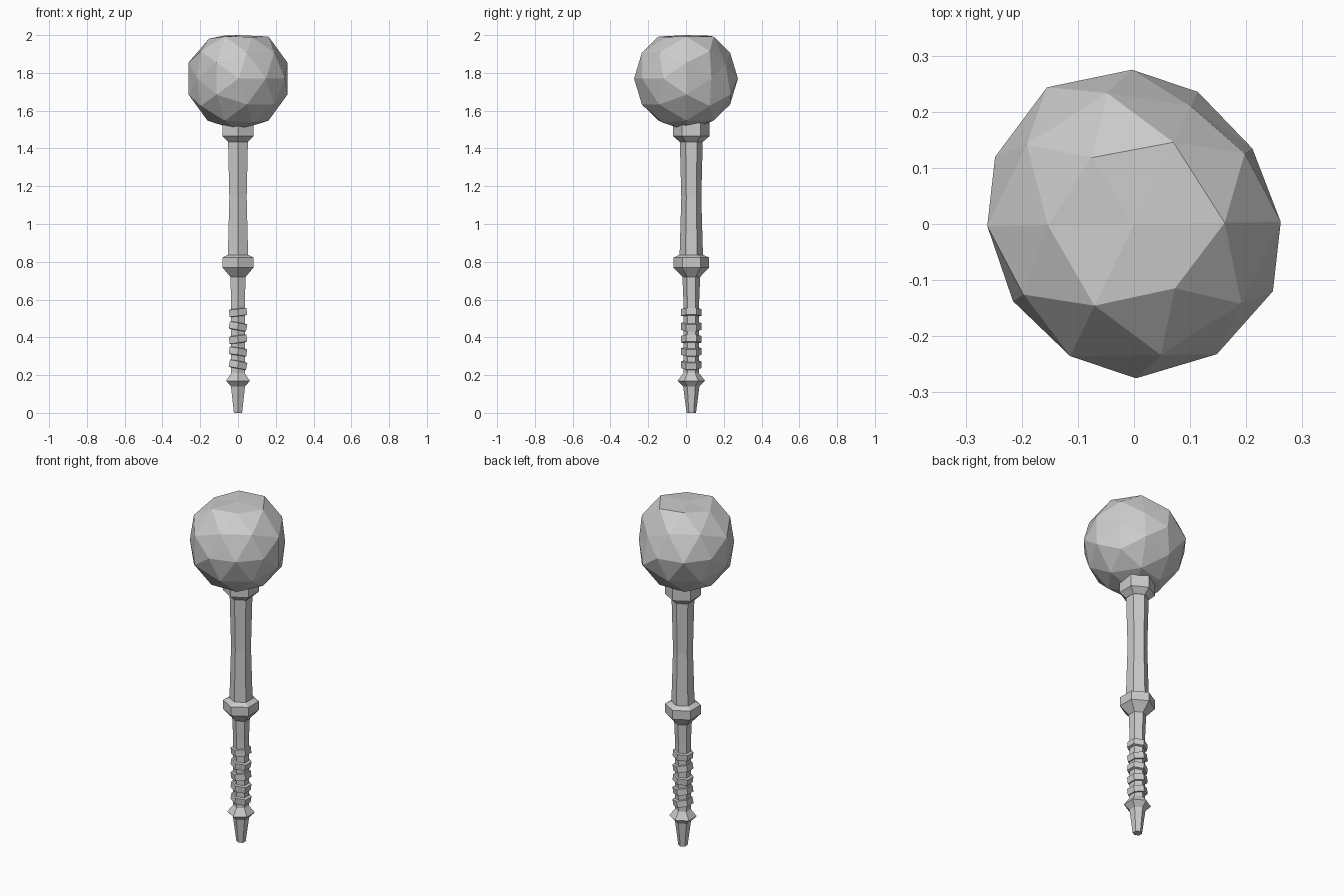
import bpy, bmesh
from math import sin, cos, pi, radians
from mathutils import Vector, Matrix

if "Cube" in bpy.data.objects:
    bpy.data.objects.remove(bpy.data.objects["Cube"])

HANDLE_Y = 0.028  # the handle sits slightly behind the head's centre


def finish(name, bm):
    bmesh.ops.recalc_face_normals(bm, faces=bm.faces[:])
    mesh = bpy.data.meshes.new(name)
    bm.to_mesh(mesh)
    bm.free()
    obj = bpy.data.objects.new(name, mesh)
    bpy.context.collection.objects.link(obj)
    return obj


def hex_turned(name, profile, loc=(0, HANDLE_Y, 0), tilt=0):
    """Six-sided turned part from (radius, z) pairs, corners facing +-y."""
    bm = bmesh.new()
    rings = [[bm.verts.new((r * sin(i * pi / 3), r * cos(i * pi / 3), z))
              for i in range(6)] for r, z in profile]
    for a, b in zip(rings, rings[1:]):
        for i in range(6):
            j = (i + 1) % 6
            bm.faces.new((a[i], a[j], b[j], b[i]))
    bm.faces.new(rings[0])
    bm.faces.new(rings[-1])
    obj = finish(name, bm)
    obj.location = loc
    obj.rotation_euler.y = radians(tilt)
    return obj


# Pommel: tapered tip with a pointed ring
hex_turned("pommel", [(0.025, 0), (0.043, 0.14), (0.073, 0.17), (0.042, 0.21)])

# Grip flaring into the middle collar
hex_turned("grip", [(0.042, 0.2), (0.042, 0.6), (0.047, 0.72),
                    (0.095, 0.77), (0.095, 0.822), (0.06, 0.838)])

# Tilted wraps around the grip
for n, (z, tilt) in enumerate([(0.255, 11), (0.325, 9), (0.39, -8),
                               (0.458, 11), (0.532, -7)]):
    hex_turned(f"grip_wrap_{n + 1}",
               [(0.04, -0.021), (0.054, -0.018), (0.054, 0.018), (0.04, 0.021)],
               (0, HANDLE_Y, z), tilt)

# Slightly waisted shaft
hex_turned("shaft", [(0.062, 0.83), (0.053, 1.14), (0.061, 1.45)])

# Upper collar under the head
hex_turned("head_collar", [(0.062, 1.435), (0.096, 1.465), (0.096, 1.535)])

# Head: rough faceted ball with an edge midpoint at the top
bm = bmesh.new()
bmesh.ops.create_icosphere(bm, subdivisions=2, radius=0.275)
top = next(v for v in bm.verts if len(v.link_edges) == 6)
turn = top.co.rotation_difference(Vector((0, 0, 1))).to_matrix()
bmesh.ops.rotate(bm, verts=bm.verts[:], cent=(0, 0, 0), matrix=turn)
side = next(e.other_vert(top) for e in top.link_edges
            if len(e.other_vert(top).link_edges) == 5)
from_x = Vector((1, 0)).angle_signed(side.co.xy)  # clockwise angle
bmesh.ops.rotate(bm, verts=bm.verts[:], cent=(0, 0, 0),
                 matrix=Matrix.Rotation(from_x + radians(-57.5), 3, 'Z'))

# Dents and bumps: direction and scale for single corners
dents = [((0, 0, 1), 0.836), ((0.843, 0.537, 0), 0.91),
         ((-0.843, -0.537, 0), 0.93), ((-0.537, 0.843, 0), 1.05),
         ((0.41, 0.86, 0.31), 0.89), ((0.28, -0.44, 0.85), 0.94),
         ((-0.28, 0.44, 0.85), 0.97), ((-0.59, 0, 0.81), 0.95)]
for d, s in dents:
    v = max(bm.verts, key=lambda w: w.co.normalized().dot(Vector(d)))
    v.co *= s
head = finish("head", bm)
head.location.z = 1.77
